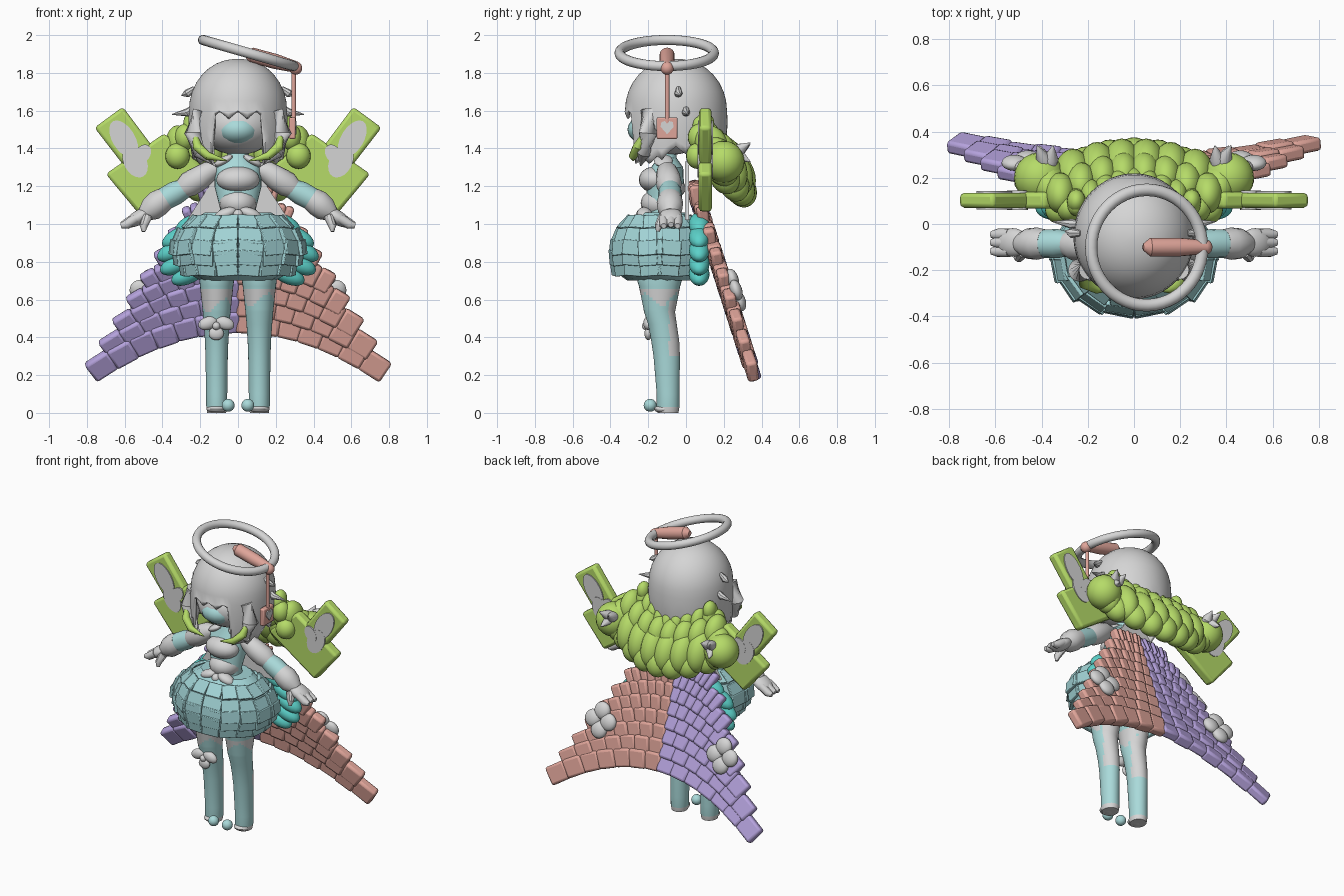
import bpy, bmesh, math
from mathutils import Vector, Matrix

cube = bpy.data.objects.get("Cube")
if cube:
    bpy.data.objects.remove(cube)

made = []


def material(name, *rgb):
    lin = [(c / 255) ** 2.2 for c in rgb] + [1]
    m = bpy.data.materials.new(name)
    m.use_nodes = True
    m.diffuse_color = lin
    m.node_tree.nodes["Principled BSDF"].inputs["Base Color"].default_value = lin
    return m


GREY = material("pale grey", 212, 212, 212)
GREEN = material("leaf green", 180, 218, 104)
PINK = material("dusty pink", 222, 163, 152)
PURPLE = material("lavender", 180, 161, 220)
AQUA = material("pale aqua", 168, 217, 217)
SKIRT = material("skirt aqua", 160, 210, 212)
TEAL = material("bright teal", 92, 208, 200)


def finish(name, bm, *mats, bevel=0):
    bmesh.ops.recalc_face_normals(bm, faces=bm.faces)
    me = bpy.data.meshes.new(name)
    bm.to_mesh(me)
    bm.free()
    ob = bpy.data.objects.new(name, me)
    bpy.context.collection.objects.link(ob)
    for m in mats:
        me.materials.append(m)
    if bevel:
        mod = ob.modifiers.new("bevel", "BEVEL")
        mod.width, mod.segments = bevel, 2
    made.append(ob)
    return ob


def add_ball(bm, c, r, rot=0, axis="Y"):
    mat = Matrix.Translation(c) @ Matrix.Rotation(rot, 4, axis) @ Matrix.Diagonal((*r, 1))
    bmesh.ops.create_uvsphere(bm, u_segments=20, v_segments=12, radius=1, matrix=mat)


def balls(name, mat, items):
    bm = bmesh.new()
    for it in items:
        add_ball(bm, *it)
    return finish(name, bm, mat)


def bridge(bm, rings, cap=True):
    for a, b in zip(rings, rings[1:]):
        for i in range(len(a)):
            j = (i + 1) % len(a)
            bm.faces.new((a[i], a[j], b[j], b[i]))
    if cap:
        bm.faces.new(rings[0])
        bm.faces.new(rings[-1])


def tube(name, mat, pts, radii, n=16):
    # round sections swept along a path
    bm = bmesh.new()
    pts = [Vector(p) for p in pts]
    rings = []
    for k, p in enumerate(pts):
        d = pts[min(k + 1, len(pts) - 1)] - pts[max(k - 1, 0)]
        q = d.to_track_quat("Z", "Y")
        rings.append([bm.verts.new(p + q @ Vector((math.cos(a), math.sin(a), 0)) * radii[k])
                      for a in (math.tau * i / n for i in range(n))])
    bridge(bm, rings)
    return finish(name, bm, mat)


def loft(name, mats, rows, n=24, pleat=0):
    # rows are x, y, z, radius x, radius y
    bm = bmesh.new()
    rings = []
    for x, y, z, rx, ry in rows:
        rings.append([bm.verts.new((x + rx * math.sin(math.tau * i / n) * (1 - pleat * (i % 2)),
                                    y - ry * math.cos(math.tau * i / n) * (1 - pleat * (i % 2)), z))
                      for i in range(n)])
    bridge(bm, rings)
    return finish(name, bm, *mats)


def prism(name, mat, pts, lo, hi, axis="y", bevel=0):
    bm = bmesh.new()
    place = (lambda a, b, d: (a, d, b)) if axis == "y" else (lambda a, b, d: (d, a, b))
    bridge(bm, [[bm.verts.new(place(a, b, d)) for a, b in pts] for d in (lo, hi)])
    return finish(name, bm, mat, bevel=bevel)


# halo, its holder and the hair clip
bpy.ops.mesh.primitive_torus_add(major_radius=.25, minor_radius=.027, major_segments=48,
                                 location=(.055, -.102, 1.905), rotation=(0, .28, 0))
halo = bpy.context.object
halo.name = "halo"
halo.data.materials.append(GREY)
made.append(halo)
tube("halo_arm", PINK, [(.04, -.1, 1.9), (.07, -.1, 1.895), (.2, -.1, 1.86), (.31, -.1, 1.83)],
     [.015, .04, .04, .03])
balls("halo_joint", PINK, [((.305, -.1, 1.825), (.035, .035, .035))])
tube("halo_rod", PINK, [(.295, -.1, 1.83), (.295, -.1, 1.5)], [.012, .012])
prism("clip_plate", PINK, [(-.155, 1.45), (-.045, 1.45), (-.045, 1.565), (-.155, 1.565)], .27, .305, "x", .008)
prism("clip_heart", GREY, [(-.1, 1.475), (-.065, 1.515), (-.07, 1.54), (-.088, 1.545), (-.1, 1.53),
                           (-.112, 1.545), (-.13, 1.54), (-.135, 1.515)], .305, .311, "x")

# hair shell with a jagged fringe
bm = bmesh.new()
N, rings = 64, []
for k in range(15):
    ring = []
    for i in range(N):
        th = math.tau * i / N
        off = min(th, math.tau - th)
        hem = 1.595 if off < .52 else (1.36 if off < 1.3 else 1.41)
        hem -= (0, .02, .04, .02)[i % 4]
        if k < 9:
            phi = math.pi / 2 * (k + .3) / 8.3
            r, z = math.sin(phi) ** .95, 1.6 + .275 * math.cos(phi)
        else:
            t = (k - 8) / 6
            r, z = 1 + .06 * t - .1 * t * t, 1.6 + (hem - 1.6) * t
        ring.append(bm.verts.new((.26 * r * math.sin(th), -.053 - .27 * r * math.cos(th), z)))
    rings.append(ring)
bridge(bm, rings, False)
bm.faces.new(rings[0])
hair = finish("hair", bm, GREY)
mod = hair.modifiers.new("thickness", "SOLIDIFY")
mod.thickness = .02

# head and face
balls("head", GREY, [((0, -.085, 1.52), (.205, .21, .155))])
balls("face", AQUA, [((0, -.195, 1.5), (.115, .115, .082))])

for s, side in ((1, "left"), (-1, "right")):
    # hair locks, tufts and green strands
    tube(side + "_hair_lock", GREY, [(s * .2, -.2, 1.6), (s * .235, -.2, 1.48), (s * .2, -.22, 1.38),
                                     (s * .12, -.24, 1.31)], [.04, .05, .04, .004])
    tube(side + "_green_strand", GREEN, [(s * .235, -.21, 1.5), (s * .215, -.255, 1.41), (s * .16, -.28, 1.36),
                                         (s * .06, -.28, 1.335)], [.008, .026, .022, .003])
    for z, out, y in ((1.58, .35, 0), (1.68, .3, -.04)):
        tube(side + "_hair_tuft", GREY, [(s * .23, y, z + .04), (s * .27, y, z + .01), (s * out, y + .01, z)],
             [.012, .022, .002], 8)

    # big flat bow beside the head
    prism(side + "_bow_ribbon", GREEN, [(s * x, z) for x, z in
          ((.61, 1.62), (.76, 1.51), (.52, 1.2), (.37, 1.3))], .07, .135, bevel=.018)
    prism(side + "_bow_loop", GREEN, [(s * x, z) for x, z in
          ((.7, 1.265), (.53, 1.06), (.18, 1.3), (.39, 1.48))], .067, .138, bevel=.018)
    for k, (cx, cz, a, b, lean) in enumerate(((.605, 1.45, .06, .11, .55), (.545, 1.33, .06, .09, .5),
                                              (.505, 1.37, .04, .055, -.6))):
        ring = [(a * math.cos(math.tau * i / 20), b * math.sin(math.tau * i / 20)) for i in range(20)]
        prism(side + "_bow_mark", GREY,
              [(s * (cx + p * math.cos(lean) + q * math.sin(lean)), cz + q * math.cos(lean) - p * math.sin(lean))
               for p, q in ring], .063 - k * .001, .142 + k * .001)

    # arm in sections
    tube(side + "_sleeve", GREY, [(s * .1, -.1, 1.3), (s * .15, -.1, 1.28), (s * .2, -.095, 1.245),
                                  (s * .26, -.09, 1.21), (s * .3, -.085, 1.18)], [.03, .055, .065, .068, .05])
    tube(side + "_elbow", AQUA, [(s * .26, -.085, 1.2), (s * .33, -.085, 1.165), (s * .43, -.085, 1.11)],
         [.048, .063, .06])
    tube(side + "_cuff", GREY, [(s * .385, -.085, 1.135), (s * .42, -.085, 1.112), (s * .46, -.085, 1.08),
                                (s * .5, -.085, 1.05)], [.062, .07, .066, .04])
    balls(side + "_palm", GREY, [((s * .525, -.08, 1.035), (.08, .062, .038), s * .55)])
    for dy, dz in ((-.038, 0), (0, .006), (.035, 0)):
        tube(side + "_finger", GREY, [(s * .54, -.08 + dy, 1.03 + dz), (s * .59, -.08 + dy, .997 + dz),
                                      (s * .62, -.08 + dy, .99 + dz)], [.026, .025, .014], 12)
    tube(side + "_thumb", GREY, [(s * .48, -.12, 1.04), (s * .5, -.145, .99), (s * .5, -.15, .96)],
         [.027, .022, .01], 10)

    # leg with a jagged grey band and a grey calf panel
    x = s * .113
    leg = loft(side + "_leg", (AQUA, GREY),
               [(x, -.13, .8, .095, .125), (x, -.14, .7, .092, .118)]
               + [(x, -.14, .67 - .015 * k, .088 - .0016 * k, .109 - .003 * k) for k in range(10)]
               + [(x, -.125, .47, .068, .076), (x, -.11, .38, .062, .074), (x, -.102, .3, .059, .07),
                  (x, -.095, .1, .056, .06), (x, -.095, .03, .055, .06), (x, -.095, 0, .05, .055)], 32)
    for p in leg.data.polygons:
        c = p.center
        turn = math.atan2(c.x - x, -.13 - c.y)
        low = (.6 if s > 0 else .57) + .035 * math.sin(3 * turn)
        if low < c.z < .655 or c.z < .025 or (.32 < c.z < .6 and c.y > -.09):
            p.material_index = 1
    balls(side + "_toe_ball", AQUA, [((s * .052, -.19, .04), (.034, .034, .034))])
    balls(side + "_shoe", GREY, [((x, -.115, .02), (.052, .055, .022))])

    # bright underskirt puffs
    balls(side + "_underskirt_puffs", TEAL, [((s * px, .07, z), (.1, .055, .05), s * .45)
          for px, z in ((.24, 1.0), (.31, .93), (.335, .86), (.32, .79), (.26, .735))])

    # tiled train panel
    def spot(u, v):
        xx, zz = u * (.13 + .61 * v), 1.25 - v * (.79 + .24 * u * u)
        return Vector((s * xx, .022 + .32 * (1.25 - zz), zz))

    bm = bmesh.new()
    cols, rows = 7, 9
    for r in range(rows):
        v = .1 + .87 * r / (rows - 1)
        for c in range(cols):
            u = (c + .45) / (cols - .55)
            across = spot(u + .01, v) - spot(u - .01, v)
            w = across.length / .02 / (cols - .55) * 1.06
            across.normalize()
            normal = Vector((0, 1, .33)).normalized()
            normal = (normal - across * normal.dot(across)).normalized()
            m = Matrix((across, across.cross(normal), normal)).transposed().to_4x4()
            m = Matrix.Translation(spot(u, v)) @ m @ Matrix.Rotation(.16, 4, "X")
            bmesh.ops.create_cube(bm, size=1, matrix=m @ Matrix.Diagonal((w, .122, .06 + .014 * (c % 2), 1)))
    finish(side + "_train_tiles", bm, PINK if s > 0 else PURPLE, bevel=.016)
    bm = bmesh.new()
    grid = [[bm.verts.new(spot(i / 6, j / 6 * .94)) for i in range(7)] for j in range(7)]
    for j in range(6):
        for i in range(6):
            bm.faces.new((grid[j][i], grid[j][i + 1], grid[j + 1][i + 1], grid[j + 1][i]))
    finish(side + "_train_lining", bm, GREY)

    # flower on the back of the train
    mid = Vector((s * .46, .265, .65))
    balls(side + "_train_flower", GREY, [(mid + Vector((dx * .058, -dz * .019, dz * .058)), (.056, .032, .056), .3, "X")
          for dx, dz in ((1, 0), (-1, 0), (0, 1), (0, -1))])

    # spiky ornament on the green curls
    for dx, dz in ((.05, .07), (-.02, .06), (.04, -.03)):
        tube(side + "_curl_spike", GREY, [(s * .37, .24, 1.37), (s * (.37 + dx / 2), .285, 1.37 + dz / 3),
                                          (s * (.37 + dx), .34, 1.36 + dz)], [.028, .034, .002], 12)
    balls(side + "_side_curls", GREEN, [((s * .32, .06, 1.36), (.065, .06, .068)),
                                        ((s * .28, .07, 1.46), (.055, .06, .07)),
                                        ((s * .25, .1, 1.53), (.04, .05, .06)),
                                        ((s * .41, .2, 1.33), (.11, .11, .11))])

# rows of long green curls behind the head
curls = []
for count, span, y, z, r in ((9, .25, .185, 1.42, (.044, .055, .085)), (8, .32, .225, 1.35, (.065, .085, .105)),
                             (8, .37, .27, 1.26, (.078, .095, .135)), (7, .31, .295, 1.18, (.08, .078, .095))):
    for i in range(count):
        t = 2 * i / (count - 1) - 1
        curls.append(((span * t, y - .09 * t * t, z + .07 * t * t), r, .4, "X"))
balls("back_curls", GREEN, curls)

# torso, bodice and waist frill
loft("torso", (AQUA,), [(0, -.12, .98, .12, .1), (0, -.12, 1.08, .095, .085), (0, -.11, 1.2, .125, .1),
                        (0, -.1, 1.3, .125, .085), (0, -.1, 1.35, .06, .05), (0, -.1, 1.44, .045, .045)])
balls("bodice", GREY, [((0, -.165, 1.235), (.115, .085, .07)), ((0, -.135, 1.11), (.1, .105, .08)),
                       ((0, -.1, 1.19), (.12, .1, .06))])
balls("waist_bow", GREY, [((s * .065, -.22, 1.055), (.06, .04, .03), s * .35) for s in (-1, 1)]
      + [((0, -.235, 1.05), (.028, .03, .028))])
balls("collar", GREY, [((s * .075, -.12, 1.335), (.06, .05, .022), s * .5) for s in (-1, 1)])
prism("back_cape", GREY, [(-.07, 1.33), (.07, 1.33), (.27, 1.02), (-.27, 1.02)], -.005, .015)

# skirt shell with overlapping slats
loft("skirt", (SKIRT,), [(0, -.12, 1.06, .18, .125), (0, -.125, 1.0, .27, .19), (0, -.135, .92, .33, .235),
                         (0, -.14, .82, .32, .24), (0, -.14, .74, .27, .225), (0, -.13, .7, .2, .18)], 36, .05)
bm = bmesh.new()
for z, rx, ry, h, tilt in ((1.01, .26, .185, .09, .75), (.935, .325, .23, .09, .4), (.875, .348, .247, .08, .1),
                           (.82, .33, .249, .08, -.1), (.765, .295, .242, .08, -.15)):
    for i in range(16):
        a = math.tau * (i + .5) / 16
        m = (Matrix.Translation((rx * math.sin(a), -.14 - ry * math.cos(a), z)) @ Matrix.Rotation(a, 4, "Z")
             @ Matrix.Rotation(-tilt, 4, "X") @ Matrix.Rotation(.07 * (-1) ** i, 4, "Y"))
        bmesh.ops.create_cube(bm, size=1, matrix=m @ Matrix.Diagonal((.385 * rx, .022, h, 1)))
finish("skirt_slats", bm, SKIRT, bevel=.004)

# bow at the right knee
balls("knee_bow", GREY, [((-.115 + s * .045, -.2, .475), (.052, .026, .034), s * .35) for s in (-1, 1)]
      + [((-.115, -.21, .46), (.022, .024, .022)), ((-.115, -.2, .42), (.04, .02, .035))])

# smooth shading with sharp edges kept
bpy.ops.object.select_all(action="DESELECT")
for ob in made:
    ob.select_set(True)
bpy.context.view_layer.objects.active = made[0]
bpy.ops.object.shade_smooth_by_angle(angle=math.radians(35))
